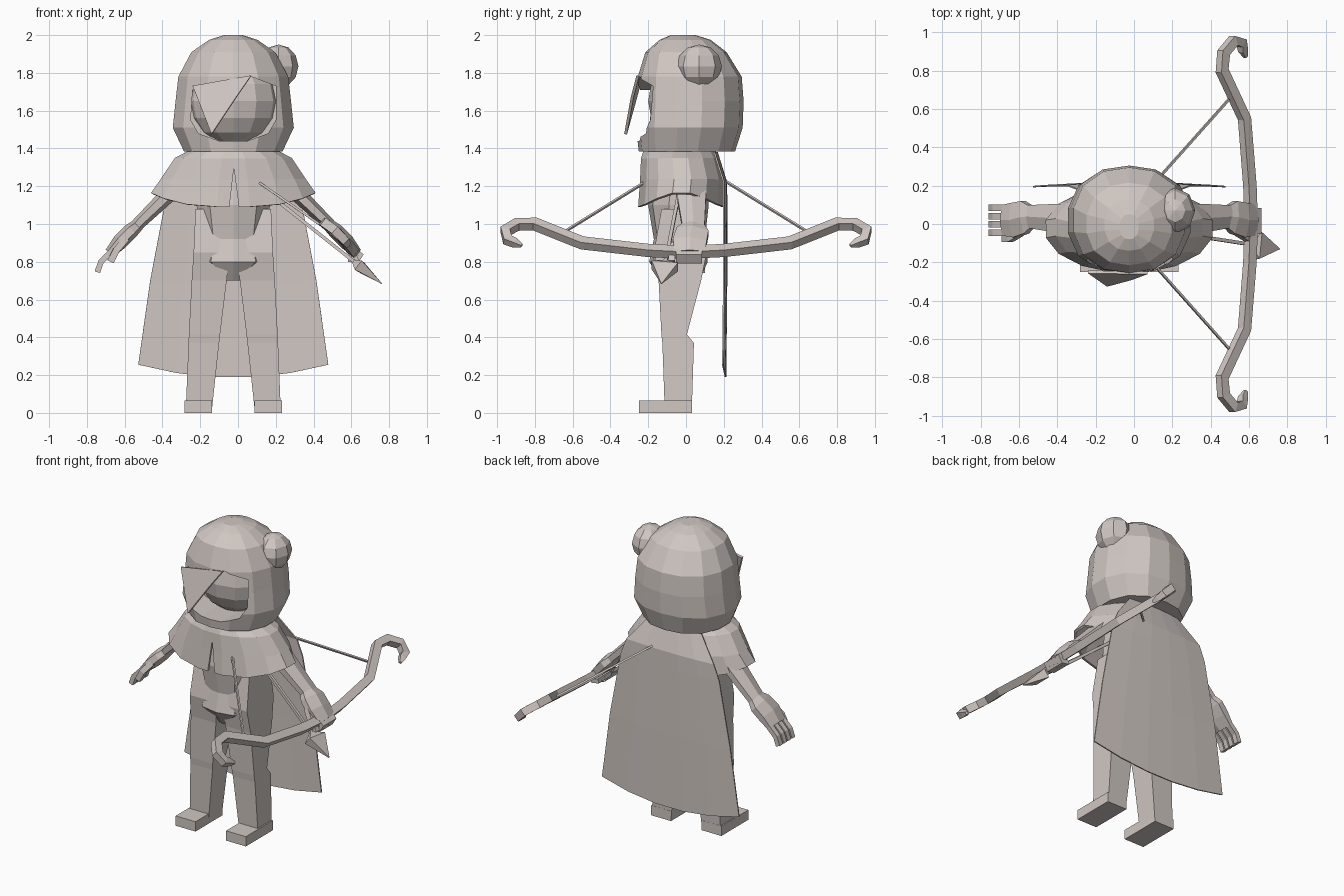
import bpy, bmesh, math
from mathutils import Vector as V

if "Cube" in bpy.data.objects:
    bpy.data.objects.remove(bpy.data.objects["Cube"])

CX = -0.025  # body centre line
mat = bpy.data.materials.new("warm grey")
mat.diffuse_color = (0.63, 0.57, 0.54, 1)
mat.use_nodes = True
mat.node_tree.nodes["Principled BSDF"].inputs["Base Color"].default_value = mat.diffuse_color


def finish(name, bm, normals=True):
    if normals:
        bmesh.ops.recalc_face_normals(bm, faces=bm.faces)
    me = bpy.data.meshes.new(name)
    bm.to_mesh(me)
    bm.free()
    me.materials.append(mat)
    ob = bpy.data.objects.new(name, me)
    bpy.context.collection.objects.link(ob)
    return ob


def loft(name, rings, closed=True, caps=True):
    bm = bmesh.new()
    rows = [[bm.verts.new(p) for p in r] for r in rings]
    n = len(rows[0])
    for a, b in zip(rows, rows[1:]):
        for i in range(n if closed else n - 1):
            j = (i + 1) % n
            bm.faces.new((a[i], a[j], b[j], b[i]))
    if caps:
        bm.faces.new(rows[0])
        bm.faces.new(rows[-1])
    return finish(name, bm)


def oval(z, hx, y0, y1, n=14, e=2.0):
    # oval ring between y0 and y1, squarer for larger e
    pts = []
    for i in range(n):
        a = 2 * math.pi * (i + 0.5) / n
        c, s = math.cos(a), math.sin(a)
        k = (abs(c) ** e + abs(s) ** e) ** (-1 / e)
        pts.append(V((CX + hx * c * k, (y0 + y1) / 2 + (y1 - y0) / 2 * s * k, z)))
    return pts


def rect(x0, x1, y0, y1, z):
    return [V((x0, y0, z)), V((x1, y0, z)), V((x1, y1, z)), V((x0, y1, z))]


def tube(name, path, sizes, ref, n=4):
    # sweep; each size is (half along ref, half across)
    path = [V(p) for p in path]
    ref = V(ref).normalized()
    rings = []
    for i, p in enumerate(path):
        t = path[min(i + 1, len(path) - 1)] - path[max(i - 1, 0)]
        t.normalize()
        u = (ref - t * ref.dot(t)).normalized()
        w = t.cross(u)
        a, b = sizes[i] if len(sizes) > 1 else sizes[0]
        k = 1 / math.cos(math.pi / n)
        rings.append([p + u * a * k * math.cos(2 * math.pi * (j + 0.5) / n)
                      + w * b * k * math.sin(2 * math.pi * (j + 0.5) / n) for j in range(n)])
    return loft(name, rings)


def cut(ob, outline, y0, y1):
    # cut a front-view outline out of an object
    c = loft(ob.name + "_cutter", [[(x, y, z) for x, z in outline] for y in (y0, y1)])
    c.hide_render = True
    c.hide_viewport = True
    c.display_type = 'WIRE'
    m = ob.modifiers.new("cut", 'BOOLEAN')
    m.operation, m.object, m.solver = 'DIFFERENCE', c, 'EXACT'


def thicken(ob, t, offset=0):
    m = ob.modifiers.new("thickness", 'SOLIDIFY')
    m.thickness, m.offset = t, offset


def ball(name, loc, scale, u=10, v=7):
    bm = bmesh.new()
    bmesh.ops.create_uvsphere(bm, u_segments=u, v_segments=v, radius=1)
    for p in bm.verts:
        p.co = V([p.co[i] * scale[i] + loc[i] for i in range(3)])
    return finish(name, bm)


# hood with a face opening, face inside, side tuft and hair strand
hood = loft("hood", [oval(z, hx, y0, y1, 14, 2.3) for z, hx, y0, y1 in (
    (1.385, .265, -.25, .26), (1.51, .325, -.265, .30), (1.65, .31, -.26, .305),
    (1.78, .295, -.255, .295), (1.91, .225, -.215, .215), (1.975, .13, -.14, .13),
    (2.0, .05, -.08, .05))])
cut(hood, [(-.25, 1.55), (-.21, 1.48), (-.1, 1.44), (.05, 1.44), (.16, 1.48), (.2, 1.55),
           (.2, 1.73), (.07, 1.78), (-.13, 1.71), (-.24, 1.71)], -.5, -.06)
ball("face", (CX, .0, 1.65), (.245, .2, .235), 12, 8)
ball("side_tuft", (.215, .07, 1.835), (.105, .12, .115), 8, 6)
bm = bmesh.new()
bm.faces.new([bm.verts.new(p) for p in ((-.24, -.25, 1.73), (-.14, -.32, 1.475),
                                        (-.01, -.285, 1.67), (.07, -.255, 1.785))])
thicken(finish("hair_strand", bm), .015)

# shoulder mantle, hem higher at the sides, slit at the front
rings = [oval(z, hx, y0, y1, 16) for z, hx, y0, y1 in (
    (1.39, .22, -.22, .15), (1.345, .31, -.235, .175), (1.235, .385, -.24, .205),
    (1.09, .438, -.25, .2))]
for p in rings[-1]:
    p.z += .075 * abs((p.x - CX) / .438) ** 3
mantle = loft("shoulder_mantle", rings, caps=False)
thicken(mantle, .015)
cut(mantle, [(-.05, 1.05), (.01, 1.05), (-.022, 1.295)], -.5, -.1)

# cape: rows of z at edge, hem drop, half width, y
cape = []
for z, drop, hw, y in ((1.38, 0, .19, .15), (1.22, 0, .32, .2), (1.12, 0, .36, .2),
                       (.7, .03, .44, .2), (.255, .068, .503, .195)):
    cape.append([(CX + hw * t, y + .015 * (1 - t * t), z - drop * (1 - t * t))
                 for t in (-1, -.6, -.2, .2, .6, 1)])
thicken(loft("cape", cape, closed=False, caps=False), .008)

# torso
loft("torso", [oval(z, hx, y0, y1, 10, 2.4) for z, hx, y0, y1 in (
    (.7, .05, -.13, .07), (.8, .19, -.195, .115), (.92, .17, -.17, .1),
    (1.1, .2, -.2, .12), (1.35, .2, -.16, .12))])

# legs and feet, mirrored about the body centre
for s, side in ((-1, "left"), (1, "right")):
    loft(side + "_leg", [rect(CX + s * a, CX + s * b, y0, y1, z) for a, b, y0, y1, z in (
        (.115, .252, -.112, .03, .0), (.075, .237, -.125, .042, .37),
        (.07, .235, -.13, .005, .415), (.035, .22, -.145, .08, .7),
        (.02, .21, -.17, .11, .85), (.05, .2, -.13, .08, 1.08))])
    loft(side + "_foot", [rect(CX + s * .112, CX + s * .258, -.25, .033, z) for z in (0, .065)])

# arms and hands, mirrored about the body centre
for s, side in ((-1, "left"), (1, "right")):
    def at(d, y, z):
        return (CX + s * d, y, z)
    tube(side + "_arm", [at(.28, .03, 1.22), at(.37, .03, 1.13), at(.53, .04, .975)],
         [(.075, .04), (.075, .036), (.058, .028)], (0, 1, 0), 6)
    tube(side + "_hand", [at(.5, .04, 1.0), at(.545, .035, .96), at(.6, .02, .905),
                          at(.655, .02, .845)],
         [(.05, .028), (.085, .036), (.09, .036), (.08, .024)], (0, 1, 0), 6)
    # fingers: relaxed on the empty hand, curled round the bow on the other
    for i in range(4):
        y = -.045 + .043 * i
        path = ([at(.645, y, .855), at(.70, y, .80), at(.72, y, .745)] if s < 0 else
                [at(.64, y * .8, .865), at(.675, y * .8, .835), at(.655, y * .8, .805),
                 at(.61, y * .8, .815)])
        tube(f"{side}_finger_{i + 1}", path, [(.017, .015)], (0, 1, 0))
    tube(side + "_thumb", [at(.57, -.045, .92), at(.62, -.075, .86), at(.65, -.075, .80)],
         [(.018, .018)], (0, 1, 0))

# bow: half path mirrored in y, square section
half = [(.605, .2, .86), (.577, .55, .9), (.46, .8, 1.0), (.468, .895, .998),
        (.52, .957, .962), (.562, .945, .915), (.57, .905, .9), (.583, .87, .885)]
path = [(x, -y, z) for x, y, z in reversed(half)] + [(.612, 0, .85)] + half
w = [(.024, .026)] * 5 + [(.022, .024), (.018, .02), (.008, .008)]
tube("bow", path, w[::-1] + [(.024, .026)] + w, (.63, 0, .78))

# string drawn back to the chest, with the arrow
nock = V((-.085, 0, 1.355))
for s, side in ((-1, "front"), (1, "back")):
    tube(side + "_string", [(.495, s * .65, .955), nock], [(.006, .006)], (.63, 0, .78))
tip = V((.76, -.13, .685))
d = (tip - nock).normalized()
tube("arrow_shaft", [nock, tip - d * .1], [(.009, .009)], (0, 1, 0))
tube("arrow_head", [tip - d * .19, tip - d * .15, tip],
     [(.012, .01), (.07, .03), (.002, .002)], (0, 1, 0))
